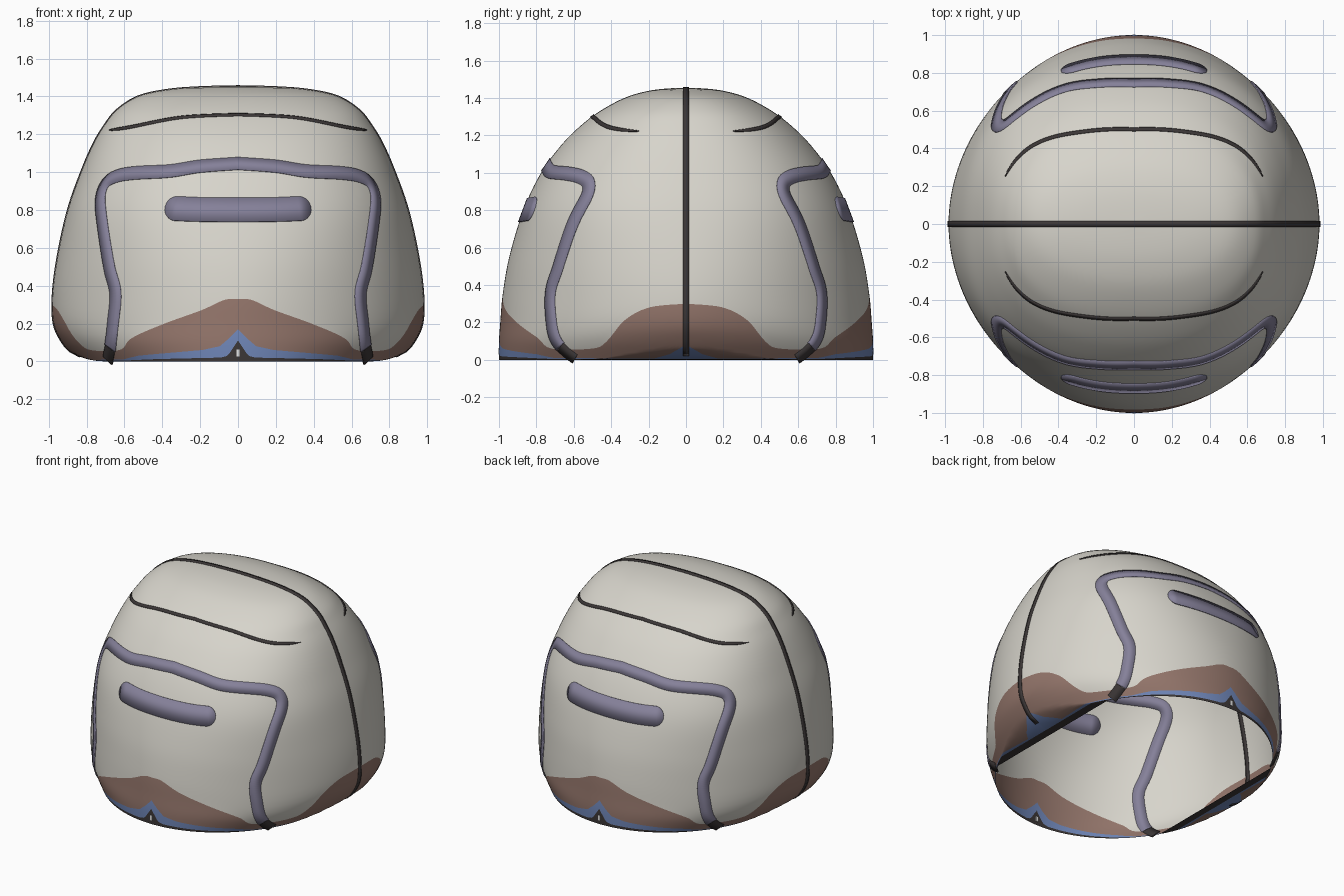
import bpy, bmesh, math
from mathutils import Vector

cube = bpy.data.objects.get("Cube")
if cube:
    bpy.data.objects.remove(cube)


def material(name, rgb):
    m = bpy.data.materials.new(name)
    m.use_nodes = True
    m.diffuse_color = (*rgb, 1)
    m.node_tree.nodes["Principled BSDF"].inputs["Base Color"].default_value = (*rgb, 1)
    return m


DARK = material("dark trim", (.045, .038, .038))
BLUE = material("muted blue", (.162, .242, .485))
BROWN = material("dusty brown", (.295, .18, .147))
SHELL = material("warm off white", (.68, .66, .60))
PURPLE = material("grey purple", (.235, .218, .32))
WHITE = material("white", (.85, .85, .85))


def spline(points, steps):
    """Smooth curve through points of any dimension."""
    p = [points[0]] + list(points) + [points[-1]]
    out = []
    for i in range(1, len(p) - 2):
        for s in range(steps):
            t = s / steps
            out.append(tuple(
                b + .5 * t * (c - a + t * (2*a - 5*b + 4*c - d + t * (3*(b - c) + d - a)))
                for a, b, c, d in zip(p[i-1], p[i], p[i+1], p[i+2])))
    return out + [tuple(points[-1])]


def lookup(table, key):
    """Linear interpolation in rows sorted by their first value."""
    for lo, hi in zip(table, table[1:]):
        if key <= hi[0]:
            t = max(0, (key - lo[0]) / (hi[0] - lo[0]))
            return [a + (b - a) * t for a, b in zip(lo[1:], hi[1:])]
    return list(table[-1][1:])


# Body section by height: z, half width, half depth, roundness exponent
TOP = 1.455
PROFILE = spline([
    (0, .85, 1, 2), (.1, .93, 1, 2), (.2, .975, .993, 1.95), (.35, .98, .98, 1.95),
    (.55, .955, .945, 2.05), (.8, .9, .87, 2.25), (1, .83, .775, 2.3),
    (1.15, .765, .665, 2.3), (1.25, .705, .565, 2.3), (1.33, .64, .46, 2.3),
    (1.4, .53, .33, 2.2), (1.435, .38, .215, 2.1), (1.45, .2, .11, 2),
    (TOP, 0, 0, 2)], 10)

# Upper edge of each painted band by angle from the side (0) to the front (90)
DARK_EDGE = [(0, .004), (45, .004), (60, .012), (84, .02), (86.5, .03), (88.3, .07), (90, .11)]
BLUE_EDGE = [(0, .08), (5, .03), (10, .006), (45, .01), (53, .03), (66, .045),
             (78, .06), (84, .08), (87, .12), (90, .17)]
BROWN_EDGE = spline([(0, .3), (12, .28), (20, .21), (25, .1), (30, .06), (46, .06),
                     (53, .12), (66, .2), (78, .27), (85.5, .325), (90, .33)], 6)


def tuck(z):
    """Sideways limit that curls the lower sides inward."""
    return .7 + .28 * math.sqrt(1 - (1 - z / .2) ** 2) if z < .2 else 1


def body_point(angle, z):
    w, d, n = lookup(PROFILE, z)
    c, s = math.cos(angle), math.sin(angle)
    x = math.copysign(w * abs(c) ** (2 / n), c)
    y = math.copysign(d * abs(s) ** (2 / n), s)
    lim = tuck(z)
    return Vector((max(-lim, min(lim, x)), y, z))


def front_point(x, z):
    w, d, n = lookup(PROFILE, z)
    return Vector((x, -d * max(0, 1 - abs(x / w) ** n) ** (1 / n), z))


def finish(bm, name, mats, angle):
    mesh = bpy.data.meshes.new(name)
    bm.to_mesh(mesh)
    bm.free()
    ob = bpy.data.objects.new(name, mesh)
    bpy.context.collection.objects.link(ob)
    for m in mats:
        mesh.materials.append(m)
    bpy.ops.object.select_all(action='DESELECT')
    ob.select_set(True)
    bpy.context.view_layer.objects.active = ob
    bpy.ops.object.shade_smooth_by_angle(angle=math.radians(angle))
    return ob


# Open shell, with mesh rows following the painted bands
COLS, BAND_ROWS = 360, (3, 4, 14, 50)
bm = bmesh.new()
columns = []
for i in range(COLS):
    a = 2 * math.pi * i / COLS
    deg = math.degrees(math.asin(min(1, abs(math.sin(a)))))
    edges = [0] + [lookup(t, deg)[0] for t in (DARK_EDGE, BLUE_EDGE, BROWN_EDGE)] + [TOP]
    heights = [0]
    for band, rows in enumerate(BAND_ROWS):
        lo, hi = edges[band], edges[band + 1]
        for k in range(1, rows + 1):
            t = k / rows
            t = t ** 1.6 if band == 2 else math.sin(t * math.pi / 2) if band == 3 else t
            heights.append(lo + (hi - lo) * t)
    columns.append([bm.verts.new(body_point(a, z)) for z in heights])
row_band = [b for b, rows in enumerate(BAND_ROWS) for _ in range(rows)]
for i in range(COLS):
    p, q = columns[i], columns[(i + 1) % COLS]
    for r, band in enumerate(row_band):
        bm.faces.new((p[r], q[r], q[r + 1], p[r + 1])).material_index = band
bmesh.ops.remove_doubles(bm, verts=[c[-1] for c in columns], dist=1e-4)
finish(bm, "shell", (DARK, BLUE, BROWN, SHELL), 50)


def ribbon(name, mat, points, sides, widths, mirror_y=True):
    """Thin painted strip along points, mirrored to the other quarters."""
    bm = bmesh.new()
    pairs = [(bm.verts.new(p - s * w / 2), bm.verts.new(p + s * w / 2))
             for p, s, w in zip(points, sides, widths)]
    for (a, b), (c, d) in zip(pairs, pairs[1:]):
        bm.faces.new((a, c, d, b))
    ob = finish(bm, name, [mat], 40)
    m = ob.modifiers.new("mirror", 'MIRROR')
    m.use_axis = (True, mirror_y, False)
    s = ob.modifiers.new("thickness", 'SOLIDIFY')
    s.thickness, s.offset = .009, 0


def front_ribbon(name, mat, path, width, end=0):
    """Strip laid on the front by x and z, optionally rounded at its end."""
    path = spline(path, 10)
    pts = [front_point(x, z) for x, z in path]
    sides, widths = [], []
    e = .004
    for i, (x, z) in enumerate(path):
        along = pts[min(i + 1, len(pts) - 1)] - pts[max(i - 1, 0)]
        if x == 0:
            along = Vector((1, 0, 0))
        across = front_point(x + e, z) - front_point(x - e, z)
        upward = front_point(x, z + e) - front_point(x, max(0, z - e))
        sides.append(across.cross(upward).cross(along).normalized())
        left = path[-1][0] - x
        widths.append(width * math.sqrt(max(.02, 1 - (1 - left / end) ** 2))
                      if end and left < end else width)
    ribbon(name, mat, pts, sides, widths)


# Painted outlines on front and back
front_ribbon("outline_stripe", PURPLE,
             [(0, 1.045), (.2, 1.03), (.36, 1.005), (.54, .995), (.64, .978), (.7, .94),
              (.727, .86), (.715, .72), (.68, .5), (.647, .36), (.66, .2), (.675, .07)], .078)
front_ribbon("stripe_foot", DARK, [(.675, .07), (.682, .035), (.688, .005)], .07)
front_ribbon("centre_bar", PURPLE,
             [(0, .8), (.2, .802), (.32, .807), (.35, .808), (.385, .808)], .135, .06)
front_ribbon("upper_line", DARK,
             [(0, 1.303), (.3, 1.288), (.57, 1.237), (.68, 1.221)], .022, .12)

# Seam over the top from side to side
seam = []
for k in range(91):
    z = TOP * math.cos(math.pi / 2 * k / 91)
    seam.append(Vector((min(lookup(PROFILE, z)[0], tuck(z)), 0, z)))
ribbon("seam", DARK, seam, [Vector((0, 1, 0))] * 91, [.032] * 91, False)

# Small light marks at the foot of the front and back
bm = bmesh.new()
for y in (-1, 1):
    made = bmesh.ops.create_cube(bm, size=1)["verts"]
    bmesh.ops.scale(bm, verts=made, vec=(.018, .009, .036))
    bmesh.ops.translate(bm, verts=made, vec=(0, y * .9975, .045))
finish(bm, "foot_marks", [WHITE], 30)
